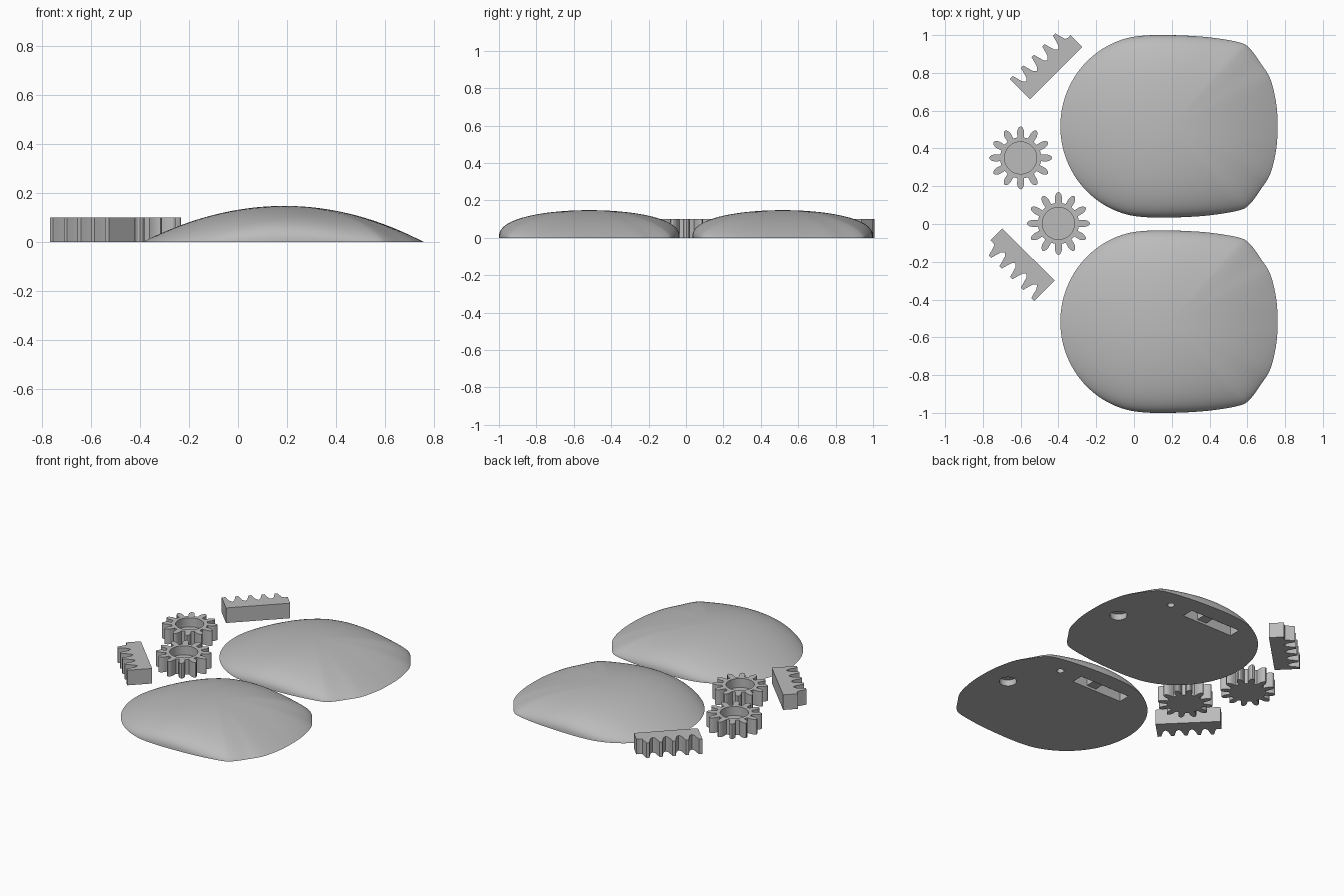
import bpy, bmesh, math
from mathutils import Vector, Matrix

if "Cube" in bpy.data.objects:
    bpy.data.objects.remove(bpy.data.objects["Cube"])

grey = bpy.data.materials.new("light_grey")
grey.diffuse_color = (0.5, 0.5, 0.5, 1)
grey.use_nodes = True
grey.node_tree.nodes["Principled BSDF"].inputs["Base Color"].default_value = grey.diffuse_color


def make(name, bm):
    bmesh.ops.recalc_face_normals(bm, faces=bm.faces[:])
    me = bpy.data.meshes.new(name)
    bm.to_mesh(me)
    bm.free()
    ob = bpy.data.objects.new(name, me)
    me.materials.append(grey)
    bpy.context.collection.objects.link(ob)
    return ob


def prism(name, pts, z0, z1):
    """Extrude a closed 2D profile from z0 to z1."""
    bm = bmesh.new()
    f = bm.faces.new([bm.verts.new((x, y, z0)) for x, y in pts])
    r = bmesh.ops.extrude_face_region(bm, geom=[f])
    for v in r["geom"]:
        if isinstance(v, bmesh.types.BMVert):
            v.co.z = z1
    return make(name, bm)


def circle(cx, cy, r, n=48):
    return [(cx + r * math.cos(2 * math.pi * i / n),
             cy + r * math.sin(2 * math.pi * i / n)) for i in range(n)]


def box(x0, x1, y0, y1):
    return [(x0, y0), (x1, y0), (x1, y1), (x0, y1)]


def cut(ob, cutter):
    m = ob.modifiers.new("cut", "BOOLEAN")
    m.operation = "DIFFERENCE"
    m.solver = "EXACT"
    m.object = cutter
    bpy.context.view_layer.update()
    dg = bpy.context.evaluated_depsgraph_get()
    me = bpy.data.meshes.new_from_object(ob.evaluated_get(dg))
    ob.modifiers.clear()
    ob.data = me
    bpy.data.objects.remove(cutter)


def smooth(ob, angle):
    bpy.ops.object.select_all(action="DESELECT")
    ob.select_set(True)
    bpy.context.view_layer.objects.active = ob
    bpy.ops.object.shade_smooth_by_angle(angle=math.radians(angle))


# Shell footprint: elliptical left end, squarer right end
half = [(0.76, 0), (0.753, 0.12), (0.722, 0.25), (0.67, 0.335), (0.612, 0.413),
        (0.555, 0.445), (0.4, 0.471), (0.23, 0.482)]
half += [(0.08 + 0.47 * math.cos(a), 0.482 * math.sin(a))
         for a in [math.radians(90 + 15 * i) for i in range(7)]]
ring = half + [(x, -y) for x, y in half[-2:0:-1]]


def spline(pts, sub=6):
    """Closed smooth curve through the points."""
    out, n = [], len(pts)
    for i in range(n):
        a, b, c, d = [Vector(pts[(i + k) % n]) for k in (-1, 0, 1, 2)]
        for s in range(sub):
            t = s / sub
            out.append(0.5 * (2 * b + (c - a) * t + (2 * a - 5 * b + 4 * c - d) * t * t
                              + (3 * b - a - 3 * c + d) * t ** 3))
    return out


def shell(name, cy):
    # Dome: gentle slope at the ends, steep at the sides
    centre, rows, height = Vector((0.19, 0)), 26, 0.148
    bm = bmesh.new()
    outline = spline(ring)
    n = len(outline)
    top = bm.verts.new((centre.x, cy, height))
    loops = []
    for j in range(1, rows + 1):
        t = math.sin(j / rows * math.pi / 2)
        loop = []
        for p in outline:
            d = p - centre
            power = 0.4 + 0.6 * (d.x / d.length) ** 2
            z = height * max(0, 1 - t * t) ** power if j < rows else 0
            loop.append(bm.verts.new((centre.x + d.x * t, cy + d.y * t, z)))
        loops.append(loop)
    for i in range(n):
        k = (i + 1) % n
        bm.faces.new((top, loops[0][i], loops[0][k]))
        for a, b in zip(loops, loops[1:]):
            bm.faces.new((a[i], b[i], b[k], a[k]))
    bm.faces.new(loops[-1])
    ob = make(name, bm)
    # Underside sockets and slot
    cut(ob, prism("socket", circle(0.59, cy + 0.04, 0.052), -0.1, 0.04))
    cut(ob, prism("pin_hole", circle(0.43, cy + 0.34, 0.022, 24), -0.1, 0.05))
    cut(ob, prism("slot", box(-0.08, 0.29, cy + 0.29, cy + 0.37), -0.1, 0.06))
    smooth(ob, 35)
    prism(name + "_slot_bar", box(0.11, 0.18, cy + 0.285, cy + 0.375), 0.015, 0.065)


shell("front_shell", -0.517)
shell("back_shell", 0.517)


def gear(name, cx, cy):
    # Twelve rounded teeth around a cup with a blind bore
    side = [(0.108, -0.0175), (0.122, -0.018), (0.138, -0.0185), (0.152, -0.015),
            (0.162, -0.009), (0.167, 0)]
    tooth = side + [(r, -w) for r, w in side[-2::-1]]
    pts = []
    for i in range(12):
        a = math.radians(30 * i)
        c, s = math.cos(a), math.sin(a)
        pts += [(cx + r * c - w * s, cy + r * s + w * c) for r, w in tooth]
    ob = prism(name, pts, 0, 0.1)
    cut(ob, prism("bore", circle(cx, cy, 0.085), 0.04, 0.2))
    smooth(ob, 25)


gear("back_gear", -0.6, 0.35)
gear("front_gear", -0.4, 0.003)


def rack(name, ox, oy, angle):
    # Straight bar with an end tooth and four full teeth
    pts = [(0, 0), (0.392, 0), (0.392, 0.09), (0.372, 0.088)]
    for i in (3, 2, 1, 0):
        u = 0.092 + 0.08 * i
        pts += [(u + 0.025, 0.095), (u + 0.016, 0.125), (u + 0.009, 0.152),
                (u - 0.009, 0.152), (u - 0.016, 0.125), (u - 0.025, 0.095),
                (u - 0.04, 0.08)]
    pts += [(0.036, 0.1), (0.03, 0.125), (0.022, 0.152), (0, 0.152)]
    ob = prism(name, pts, 0, 0.1)
    ob.data.transform(Matrix.Translation((ox, oy, 0)) @ Matrix.Rotation(math.radians(angle), 4, "Z"))


rack("back_rack", -0.55, 0.66, 45)
rack("front_rack", -0.42, -0.3, 135)
